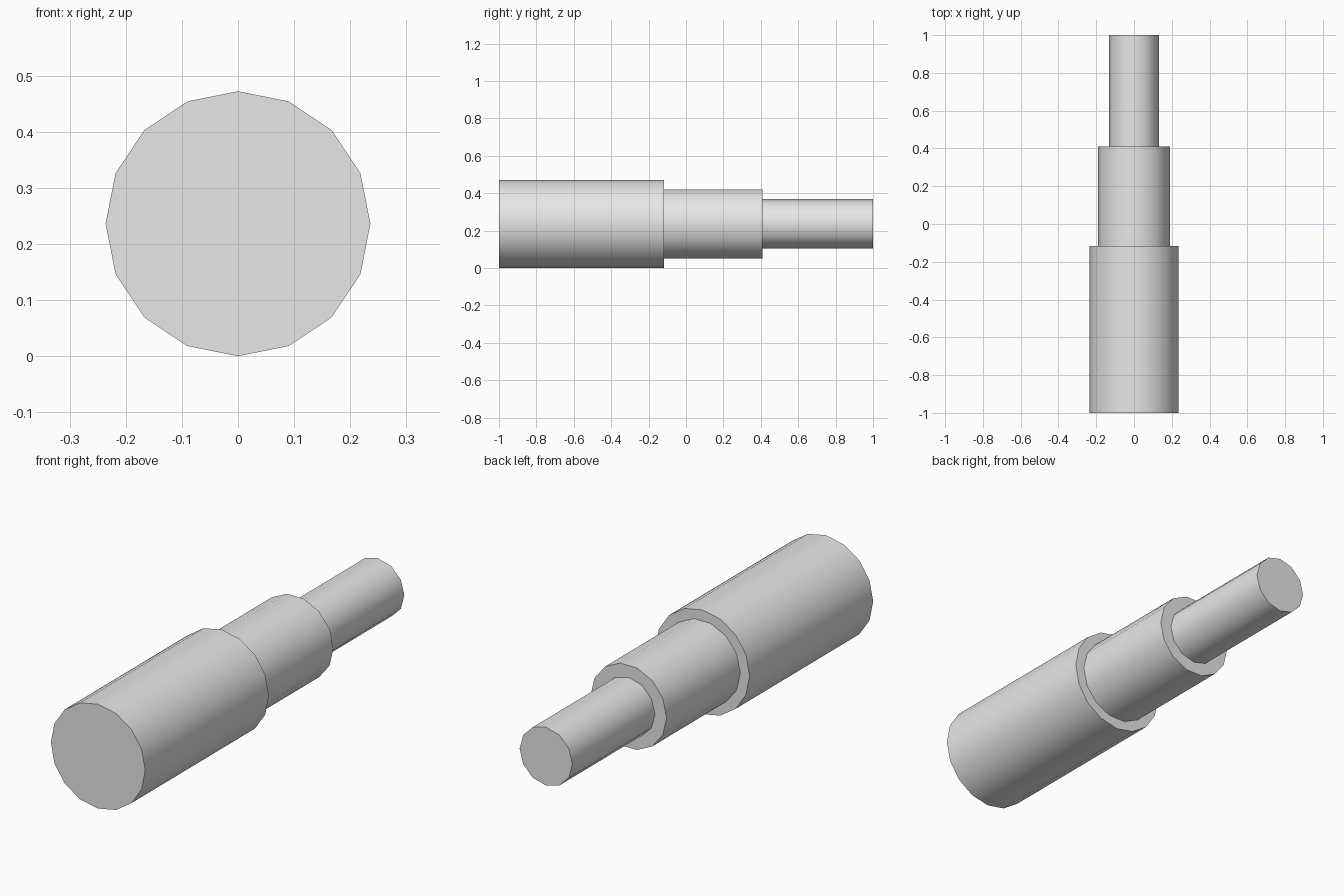
import bpy
import math

cube = bpy.data.objects.get("Cube")
if cube:
    bpy.data.objects.remove(cube, do_unlink=True)

# One plain grey for the whole model
grey = bpy.data.materials.new("light_grey")
grey.use_nodes = True
colour = (0.8, 0.8, 0.8, 1)
grey.diffuse_color = colour
grey.node_tree.nodes["Principled BSDF"].inputs["Base Color"].default_value = colour

AXIS_HEIGHT = 0.236


def tube_section(name, sides, radius, front, back):
    """Solid cylinder lying along y, with a corner on the +x side."""
    bpy.ops.mesh.primitive_cylinder_add(
        vertices=sides, radius=radius, depth=back - front,
        location=(0, (front + back) / 2, AXIS_HEIGHT))
    section = bpy.context.object
    section.name = name
    # Turn the first corner to +x, then lay the cylinder down
    section.rotation_euler = (math.pi / 2, math.pi / 2, 0)
    bpy.ops.object.transform_apply(location=False, rotation=True, scale=False)
    section.data.materials.append(grey)
    bpy.ops.object.shade_smooth_by_angle(angle=math.radians(35))


# Three telescoping sections, widest at the front
tube_section("wide_section", 16, 0.236, -1.0, -0.117)
tube_section("middle_section", 14, 0.19, -0.117, 0.41)
tube_section("narrow_section", 12, 0.132, 0.41, 1.0)
